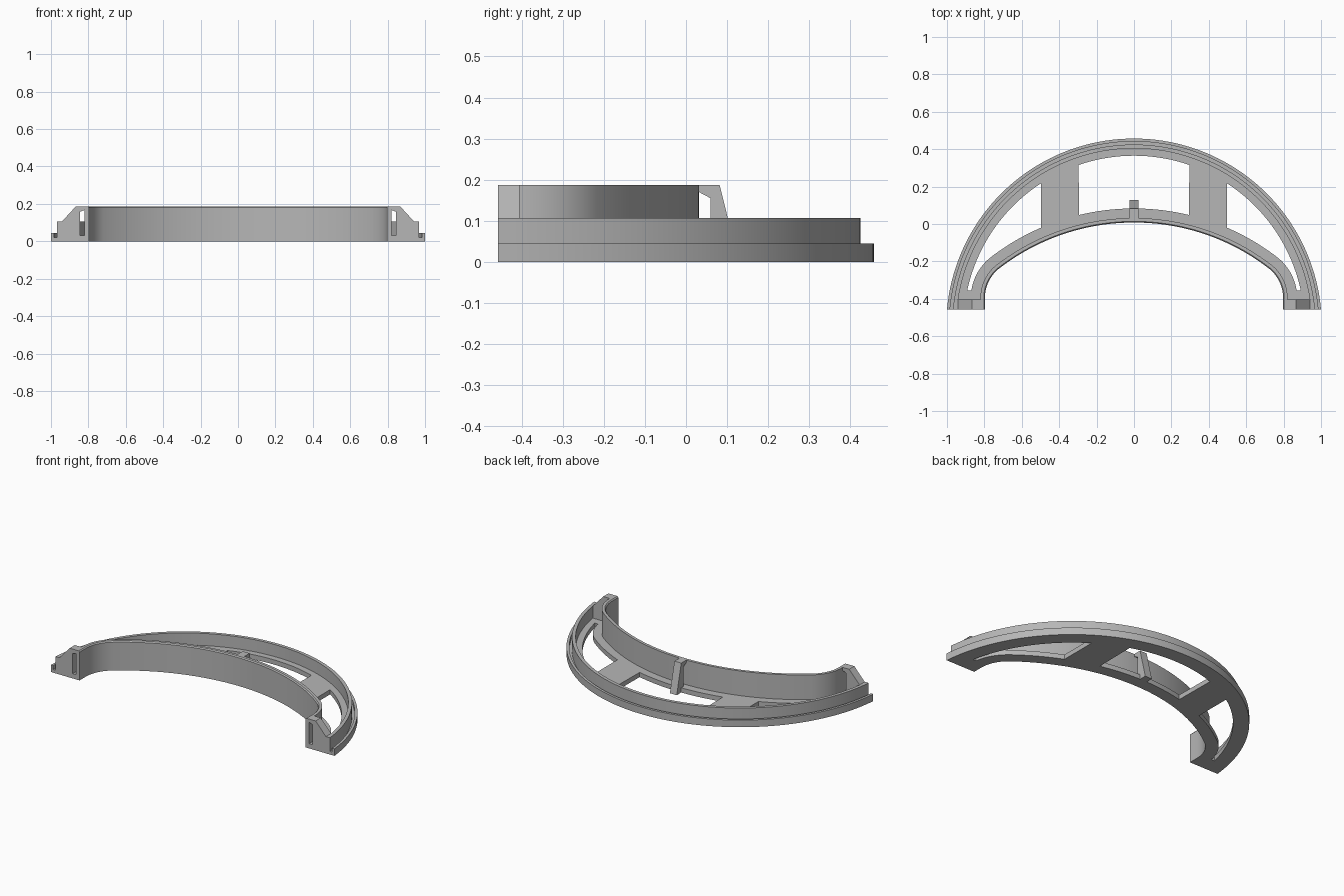
import bpy, bmesh, math
from math import sin, cos, asin, acos, pi
from mathutils import Matrix

cube = bpy.data.objects.get("Cube")
if cube:
    bpy.data.objects.remove(cube)

FRONT = -0.457            # y of the flat cut ends
OUT_C = -0.547            # centre of the outer arcs
ARC_R, ARC_C = 1.18, -1.172   # broad front arc
FIL_R, END_X = 0.2, 0.797     # tight end curve
FIL_X = END_X - FIL_R
TURN = asin(FIL_X / (ARC_R - FIL_R))
FIL_Y = ARC_C + (ARC_R - FIL_R) * cos(TURN)

grey = bpy.data.materials.new("plain_grey")
grey.use_nodes = True
colour = (0.47, 0.47, 0.47, 1)
grey.diffuse_color = colour
grey.node_tree.nodes["Principled BSDF"].inputs["Base Color"].default_value = colour


def steps(a, b, n):
    return [a + (b - a) * i / n for i in range(n + 1)]


def outer(r, x0=0.0, y1=FRONT, n=48):
    """Half of the outer arc, from x0 out to y1."""
    return [(r * sin(a), OUT_C + r * cos(a))
            for a in steps(asin(x0 / r), acos((y1 - OUT_C) / r), n)]


def inner(d, x0=0.0, y1=FRONT, n=24):
    """Half of the front curve offset back by d, from x0 out to y1."""
    r, f = ARC_R + d, FIL_R + d
    pts = [(r * sin(a), ARC_C + r * cos(a)) for a in steps(asin(x0 / r), TURN, n)]
    last = acos(max(0.0, (y1 - FIL_Y) / f))
    pts += [(FIL_X + f * sin(a), FIL_Y + f * cos(a)) for a in steps(TURN, last, 16)[1:]]
    if y1 < FIL_Y:
        pts.append((FIL_X + f, y1))
    return pts


def flip(pts):
    return [(-x, y) for x, y in pts]


def both(half):
    return flip(half[::-1]) + half[1:]


def finish(name, mesh):
    obj = bpy.data.objects.new(name, mesh)
    bpy.context.collection.objects.link(obj)
    mesh.materials.clear()
    mesh.materials.append(grey)
    bpy.ops.object.select_all(action="DESELECT")
    obj.select_set(True)
    bpy.context.view_layer.objects.active = obj
    bpy.ops.object.shade_smooth_by_angle(angle=math.radians(25))
    return obj


def sweep(name, path, section):
    """Carry a closed (offset, z) section along a curved path."""
    bm = bmesh.new()
    rows = [[bm.verts.new((x, y, z)) for x, y in both(path(d))] for d, z in section]
    for i, a in enumerate(rows):
        b = rows[(i + 1) % len(rows)]
        for j in range(len(a) - 1):
            bm.faces.new((a[j], a[j + 1], b[j + 1], b[j]))
    for end in (0, -1):
        bm.faces.new([row[end] for row in rows])
    bmesh.ops.recalc_face_normals(bm, faces=bm.faces)
    mesh = bpy.data.meshes.new(name)
    bm.to_mesh(mesh)
    bm.free()
    return finish(name, mesh)


def slab(name, loops, thick, matrix):
    """Extrude a filled outline, with further loops as holes."""
    curve = bpy.data.curves.new(name + "_outline", "CURVE")
    curve.dimensions, curve.fill_mode = "2D", "BOTH"
    curve.extrude = thick / 2
    for loop in loops:
        spline = curve.splines.new("POLY")
        spline.points.add(len(loop) - 1)
        for p, (x, y) in zip(spline.points, loop):
            p.co = (x, y, 0, 1)
        spline.use_cyclic_u = True
    temp = bpy.data.objects.new(name + "_outline", curve)
    bpy.context.collection.objects.link(temp)
    bpy.context.view_layer.update()
    source = temp.evaluated_get(bpy.context.evaluated_depsgraph_get())
    mesh = bpy.data.meshes.new_from_object(source)
    bpy.data.objects.remove(temp)
    mesh.transform(matrix)
    bm = bmesh.new()
    bm.from_mesh(mesh)
    bmesh.ops.remove_doubles(bm, verts=bm.verts, dist=0.0001)
    bmesh.ops.recalc_face_normals(bm, faces=bm.faces)
    bm.to_mesh(mesh)
    bm.free()
    return finish(name, mesh)


# Base plate: crescent with a middle window and two side windows
BASE, WIN_R, WIN_D, WIN_END = 0.03, 0.912, 0.075, -0.355
outline = both(outer(0.96)) + both(inner(0.005))[::-1]
mid_back = [p for p in outer(WIN_R, n=200) if p[0] < 0.297]
mid_front = [p for p in inner(WIN_D, n=200) if p[0] < 0.297]
middle = both(mid_back) + both(mid_front)[::-1]
side = outer(WIN_R, 0.497, WIN_END) + inner(WIN_D, 0.497, WIN_END)[::-1]
slab("base_plate", [outline, middle, side, flip(side)], BASE,
     Matrix.Translation((0, 0, BASE / 2)))

# Back wall with a grooved outer flange
sweep("back_wall", outer, [(0.951, 0), (0.951, 0.107), (0.972, 0.107), (0.972, 0.02),
                           (0.988, 0.02), (0.988, 0.045), (1.004, 0.045), (1.004, 0)])

# Tall front wall with a chamfered top edge
sweep("front_wall", inner, [(0, 0), (0, 0.18), (0.006, 0.187), (0.024, 0.187), (0.024, 0)])

# Slotted end blocks
block = [(0.805, 0), (0.805, 0.187), (0.867, 0.187), (0.94, 0.107), (0.96, 0.107), (0.96, 0)]
slot = [(0.814, 0.03), (0.846, 0.03), (0.846, 0.157), (0.814, 0.17)]
DEEP = 0.052
stand = Matrix.Translation((0, FRONT + DEEP / 2, 0)) @ Matrix.Rotation(pi / 2, 4, "X")
slab("left_end_block", [block, slot], DEEP, stand)
slab("right_end_block", [flip(block), flip(slot)], DEEP, stand)

# Hooked rib behind the middle of the front wall
rib = [(0.02, 0.187), (0.082, 0.187), (0.128, 0), (0.06, 0), (0.06, 0.155),
       (0.032, 0.17), (0.02, 0.17)]
slab("centre_rib", [rib], 0.048,
     Matrix.Rotation(pi / 2, 4, "Z") @ Matrix.Rotation(pi / 2, 4, "X"))
